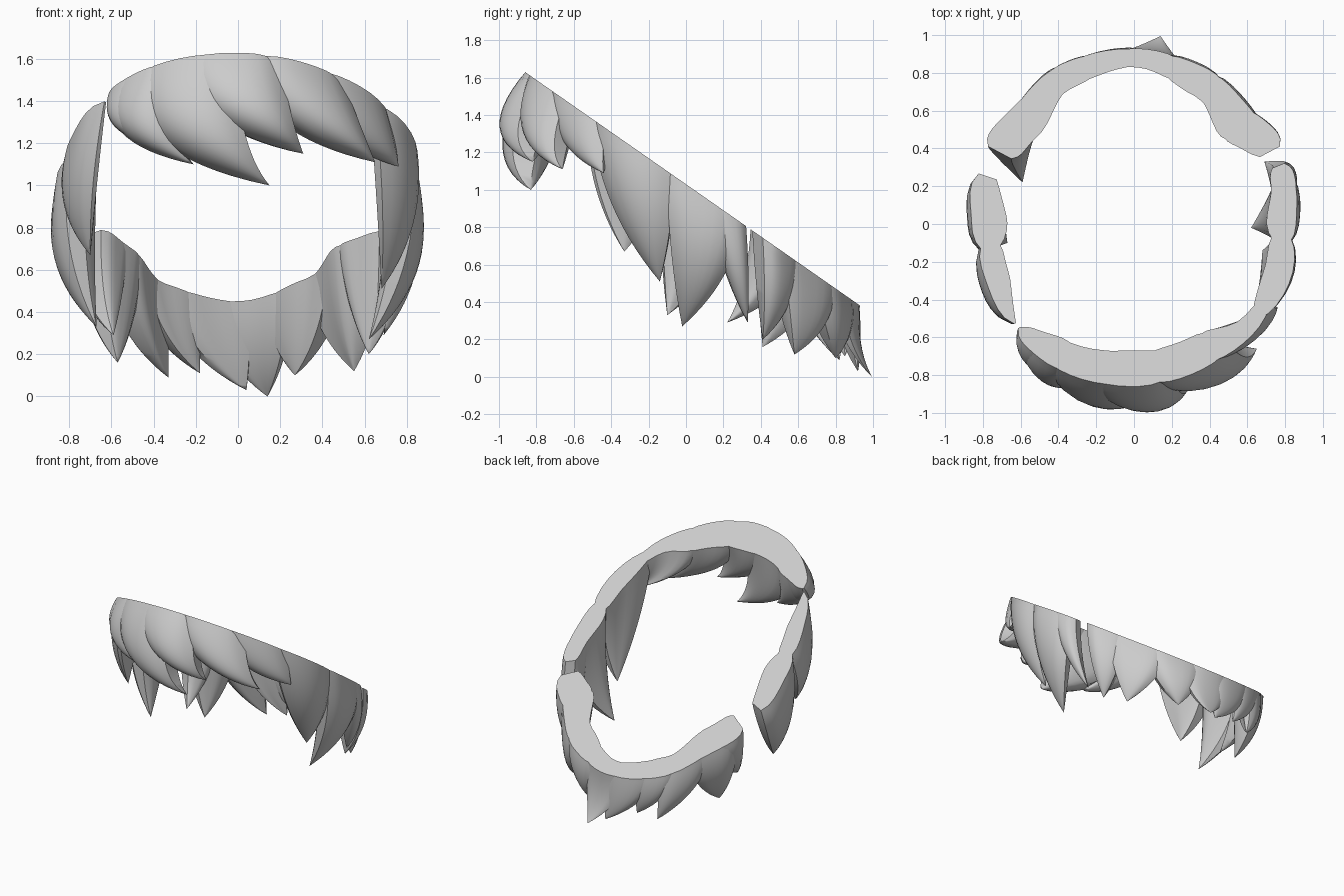
import bpy, bmesh, math
from mathutils import Vector

if "Cube" in bpy.data.objects:
    bpy.data.objects.remove(bpy.data.objects["Cube"])

# ring outline on the slanted cut: angle, outer radius, inner radius
RING = [(-40, .86, .76), (-20, .88, .73), (0, .86, .70), (20, .89, .76), (28, .91, .72),
        (45, .87, .65), (65, .91, .75), (90, .93, .83), (115, .93, .79), (135, .89, .69),
        (152, .91, .70), (162, .90, .73), (180, .86, .67), (200, .84, .71), (220, .86, .78),
        (240, .87, .71), (270, .86, .67), (300, .85, .67), (320, .86, .76), (340, .88, .73)]

def radii(a):
    for (a0, o0, i0), (a1, o1, i1) in zip(RING, RING[1:]):
        if a0 <= a <= a1:
            t = (a - a0) / (a1 - a0)
            t = t * t * (3 - 2 * t)
            return o0 + (o1 - o0) * t, i0 + (i1 - i0) * t

def on_cut(a, r):
    x, y = r * math.cos(math.radians(a)), r * math.sin(math.radians(a))
    return Vector((x, y, 1.03 - .697 * y))

def lock(name, a0, a1, tip, bulge, sweep=.2, drop=.55, m=8, n=14):
    """Hair lock: a slice of the ring that curves out and converges on its tip."""
    tip = Vector(tip)
    paths = []
    for side in (0, 1):
        for j in range(m + 1):
            u = j / m if side == 0 else 1 - j / m
            a = a0 + (a1 - a0) * u
            ro, ri = radii(a)
            round_ = .035 * (2 * u - 1) ** 4
            p = on_cut(a, ri + round_ if side else ro - round_)
            out = Vector((p.x, p.y, 0)).normalized()
            c = p.lerp(tip, sweep)
            c.z = p.z + (tip.z - p.z) * drop
            crown = math.sin(math.pi * u)
            c += out * (bulge * (.65 + .35 * crown) if side == 0 else bulge * (.35 - .25 * crown))
            paths.append((p, c))
    bm = bmesh.new()
    rows = []
    for k in range(n):
        s = k / n
        rows.append([bm.verts.new(p * (1 - s) ** 2 + c * 2 * s * (1 - s) + tip * s * s)
                     for p, c in paths])
    end = bm.verts.new(tip)
    w = len(paths)
    bm.faces.new(rows[0])
    for r0, r1 in zip(rows, rows[1:]):
        for i in range(w):
            bm.faces.new((r0[i], r0[(i + 1) % w], r1[(i + 1) % w], r1[i]))
    for i in range(w):
        bm.faces.new((rows[-1][i], rows[-1][(i + 1) % w], end))
    bmesh.ops.recalc_face_normals(bm, faces=bm.faces)
    me = bpy.data.meshes.new(name)
    bm.to_mesh(me)
    bm.free()
    ob = bpy.data.objects.new(name, me)
    bpy.context.collection.objects.link(ob)
    bpy.ops.object.select_all(action='DESELECT')
    ob.select_set(True)
    bpy.context.view_layer.objects.active = ob
    bpy.ops.object.shade_smooth_by_angle(angle=math.radians(40))

# swept fringe across the front
for a0, a1, tip, b in [
        (222, 238, (-.40, -.75, 1.19), .16), (224, 247, (-.21, -.80, 1.10), .24),
        (234, 269, (.15, -.83, 1.00), .31), (252, 284, (.31, -.82, 1.15), .30),
        (274, 308, (.65, -.66, 1.11), .21), (296, 329, (.76, -.44, 1.09), .07)]:
    lock("fringe_lock", a0, a1, tip, b, sweep=.14, drop=.72)

# right side locks
for a0, a1, tip, b in [
        (-38, -4, (.68, -.14, .51), .09),
        (-7, 20, (.62, -.02, .27), .14), (9, 22, (.69, .33, .29), .08)]:
    lock("right_side_lock", a0, a1, tip, b)

# left side locks
for a0, a1, tip, b in [
        (188, 219.9, (-.70, -.33, .67), .12), (162, 190, (-.67, -.10, .33), .13)]:
    lock("left_side_lock", a0, a1, tip, b)

# back locks along the nape
for a0, a1, tip, b in [
        (136, 152, (-.59, .22, .29), .06), (126, 150, (-.57, .41, .16), .05),
        (113, 138, (-.33, .82, .09), .04), (102, 124, (-.18, .85, .11), .03),
        (86, 113, (.04, .92, .03), .02), (72, 99, (.14, .995, .00), -.03),
        (54, 82, (.27, .80, .10), .05), (38, 66, (.55, .58, .12), .06),
        (28, 46, (.62, .41, .20), .06)]:
    lock("back_lock", a0, a1, tip, b, drop=.62)
